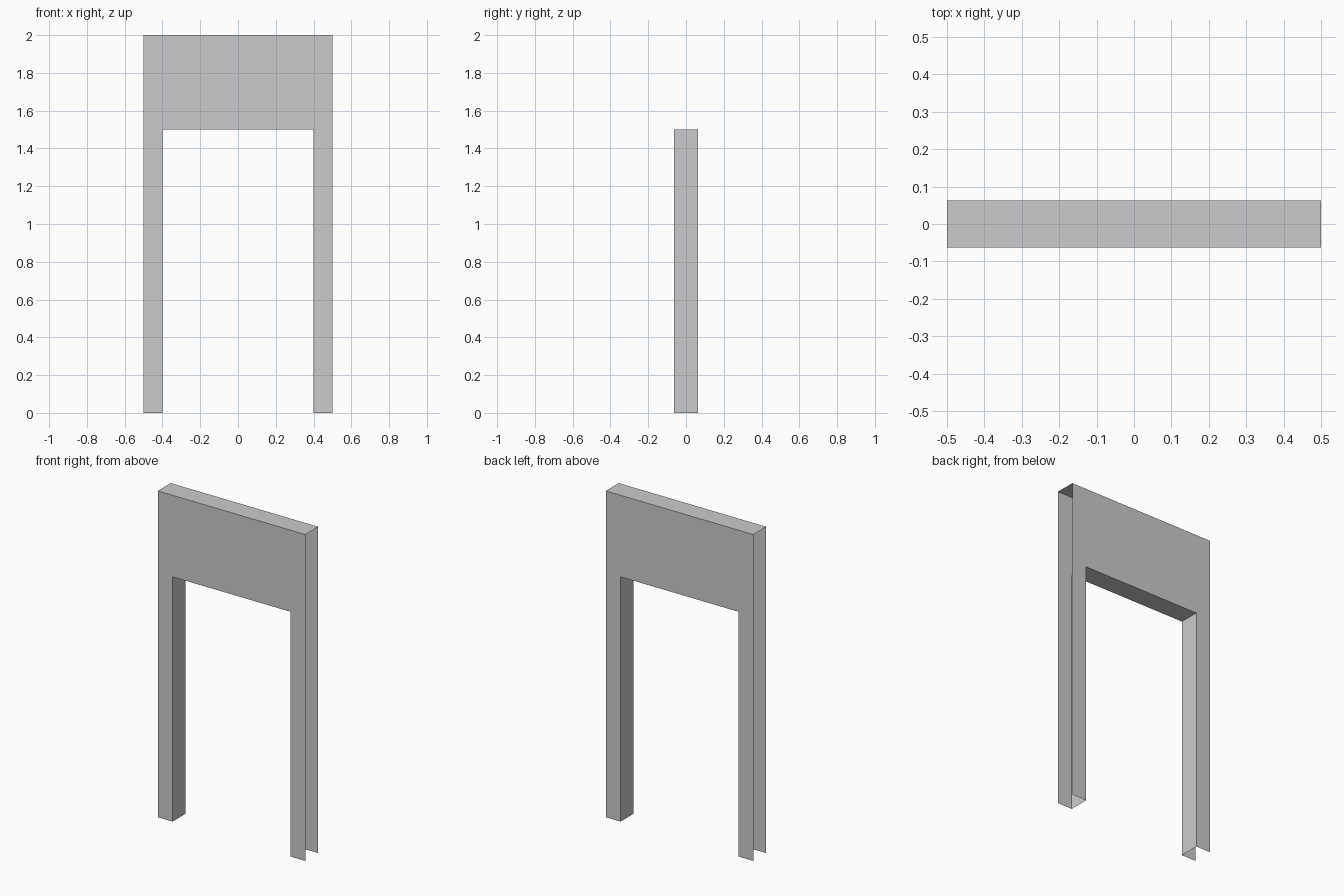
import bpy

HALF_W, HALF_OPEN, HALF_D = 0.5, 0.4, 0.0625
TOP, LINTEL = 2.0, 1.5

cube = bpy.data.objects.get("Cube")
if cube:
    bpy.data.objects.remove(cube, do_unlink=True)

grey = bpy.data.materials.new("light_grey")
grey.use_nodes = True
grey.diffuse_color = (0.6, 0.6, 0.6, 1)
grey.node_tree.nodes["Principled BSDF"].inputs["Base Color"].default_value = (0.6, 0.6, 0.6, 1)


def add_mesh(name, verts, faces):
    mesh = bpy.data.meshes.new(name)
    mesh.from_pydata(verts, [], faces)
    mesh.materials.append(grey)
    obj = bpy.data.objects.new(name, mesh)
    bpy.context.collection.objects.link(obj)
    return obj


def add_panel(name, outline, y):
    """Flat upright sheet, facing away from the centre."""
    points = outline if y < 0 else outline[::-1]
    add_mesh(name, [(x, y, z) for x, z in points], [range(len(points))])


def add_strip(name, path):
    """Open path in x and z, swept through the depth."""
    verts = [(x, y, z) for x, z in path for y in (-HALF_D, HALF_D)]
    faces = [(2 * i, 2 * i + 2, 2 * i + 3, 2 * i + 1) for i in range(len(path) - 1)]
    add_mesh(name, verts, faces)


# Outline of the doorway opening, from right foot to left foot
opening = [(-HALF_OPEN, 0), (-HALF_OPEN, LINTEL), (HALF_OPEN, LINTEL), (HALF_OPEN, 0)]
outline = opening + [(HALF_W, 0), (HALF_W, TOP), (-HALF_W, TOP), (-HALF_W, 0)]

# Front and back sheets of the frame
add_panel("front_panel", outline, -HALF_D)
add_panel("back_panel", outline, HALF_D)

# Jambs and soffit lining the opening; the outer sides and feet stay open
add_strip("opening_lining", opening)

# Top cap
add_strip("top_cap", [(-HALF_W, TOP), (HALF_W, TOP)])
